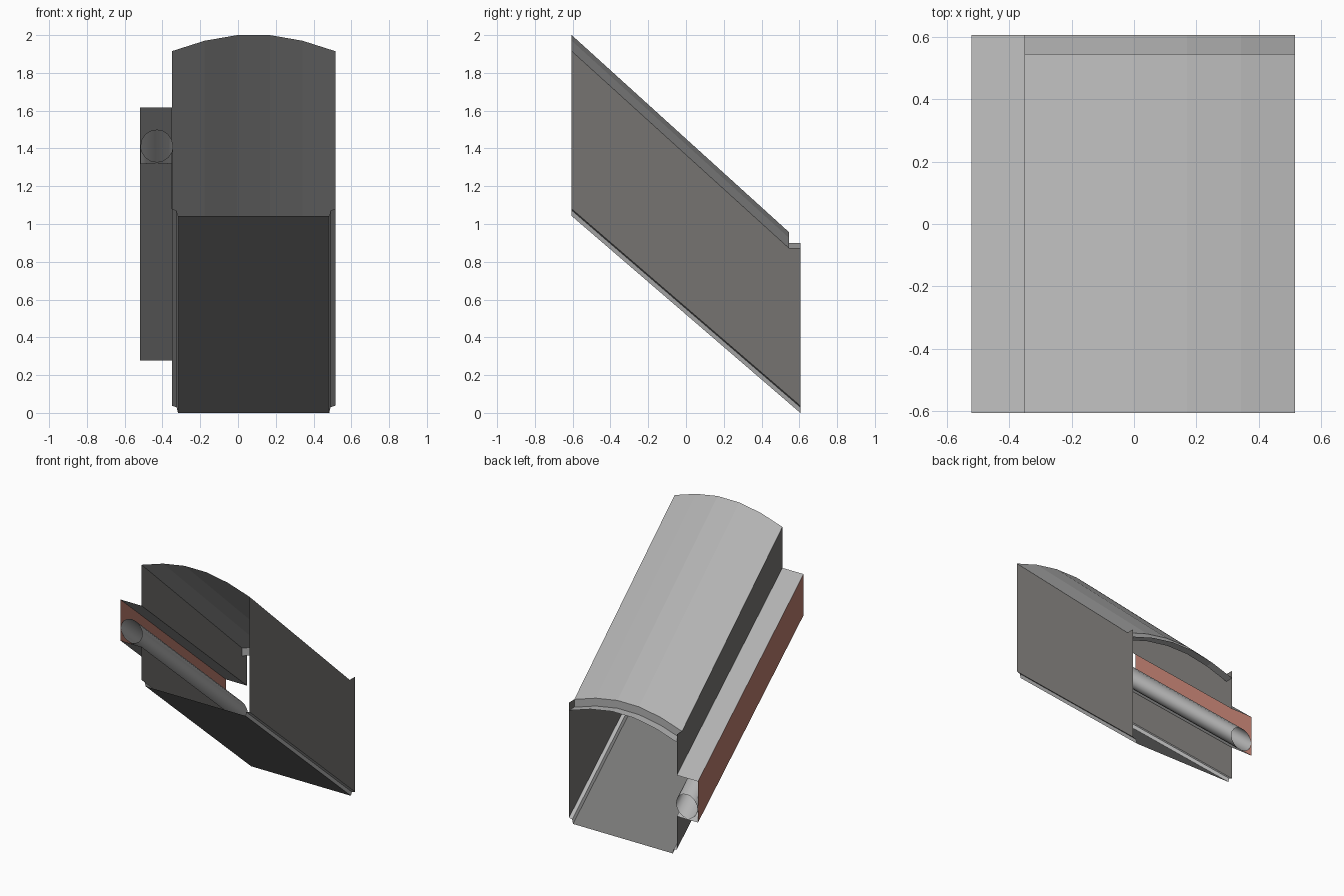
import bpy, bmesh, math

if "Cube" in bpy.data.objects:
    bpy.data.objects.remove(bpy.data.objects["Cube"])

Y0, Y1 = -0.605, 0.605      # high front end, low back end
YS = 0.545                  # where the vault steps down to the lip
DROP = 1.042                # fall of the tunnel from front to back
XL, XR = -0.35, 0.515       # side walls
XO = -0.52                  # outside of the service recess


def material(name, rgb):
    m = bpy.data.materials.new(name)
    m.diffuse_color = (*rgb, 1)
    m.use_nodes = True
    m.node_tree.nodes["Principled BSDF"].inputs["Base Color"].default_value = m.diffuse_color
    return m


GREY = material("light grey concrete", (0.45, 0.45, 0.45))
FLOOR = material("dark floor", (0.185, 0.185, 0.183))
WALL = material("warm dark wall", (0.18, 0.174, 0.166))
RED = material("brick red panel", (0.48, 0.195, 0.15))


def build(name, rings, mat, closed=False):
    """Skin a series of equal-length point rings into open sheets."""
    bm = bmesh.new()
    rows = [[bm.verts.new(p) for p in ring] for ring in rings]
    for a, b in zip(rows, rows[1:]):
        n = len(a)
        for i in range(n if closed else n - 1):
            j = (i + 1) % n
            bm.faces.new((a[i], a[j], b[j], b[i]))
    return finish(name, bm, mat)


def finish(name, bm, mat):
    bmesh.ops.recalc_face_normals(bm, faces=bm.faces)
    me = bpy.data.meshes.new(name)
    bm.to_mesh(me)
    bm.free()
    ob = bpy.data.objects.new(name, me)
    bpy.context.collection.objects.link(ob)
    me.materials.append(mat)
    return ob


def sloped(name, profile, mat, closed=False):
    """Run an (x, z) profile down the slope from front to back."""
    return build(name, [[(x, Y0, z) for x, z in profile],
                        [(x, Y1, z - DROP) for x, z in profile]], mat, closed)


def side_sheet(name, x, outline, mat):
    """Flat upright sheet from a (y, z) outline."""
    bm = bmesh.new()
    bm.faces.new([bm.verts.new((x, y, z)) for y, z in outline])
    return finish(name, bm, mat)


# Vaulted roof, with a dropped lip at the low end
ARCH = [0, 0.055, 0.085, 0.085, 0.055, 0]


def arch(y, z):
    return [(XL + (XR - XL) * i / 5, y, z + r) for i, r in enumerate(ARCH)]


build("vaulted_roof", [arch(Y0, 1.915), arch(YS, 0.872)], GREY)
build("roof_step_and_lip", [arch(YS, 0.872), arch(YS, 0.815), arch(Y1, 0.815)], GREY)

# Side walls; the left one is split by the recess opening
side_sheet("right_wall", XR, [(Y0, 1.915), (YS, 0.872), (Y1, 0.872),
                              (Y1, 1.08 - DROP), (Y0, 1.08)], WALL)
side_sheet("left_wall_upper", XL, [(Y0, 1.915), (YS, 0.872), (Y1, 0.872),
                                   (Y1, 1.618 - DROP), (Y0, 1.618)], WALL)
sloped("left_wall_lower", [(XL, 1.32), (XL, 1.08)], WALL)

# Floor and the curbs joining it to the walls
sloped("floor", [(-0.318, DROP), (0.483, DROP)], FLOOR)
sloped("left_curb", [(XL, 1.08), (-0.325, 1.072), (-0.318, DROP)], GREY)
sloped("right_curb", [(XR, 1.08), (0.49, 1.072), (0.483, DROP)], GREY)

# Service recess on the left: top, bottom and red back panel
sloped("recess_top", [(XL, 1.618), (XO, 1.618)], GREY)
sloped("recess_bottom", [(XL, 1.32), (XO, 1.32)], GREY)
sloped("recess_back_panel", [(XO, 1.618), (XO, 1.32)], RED)

# Pipe running through the recess, open at both ends
circle = [(-0.43 + 0.086 * math.cos(a), 1.414 + 0.086 * math.sin(a))
          for a in (2 * math.pi * i / 16 for i in range(16))]
pipe = sloped("pipe", circle, GREY, closed=True)
for p in pipe.data.polygons:
    p.use_smooth = True
